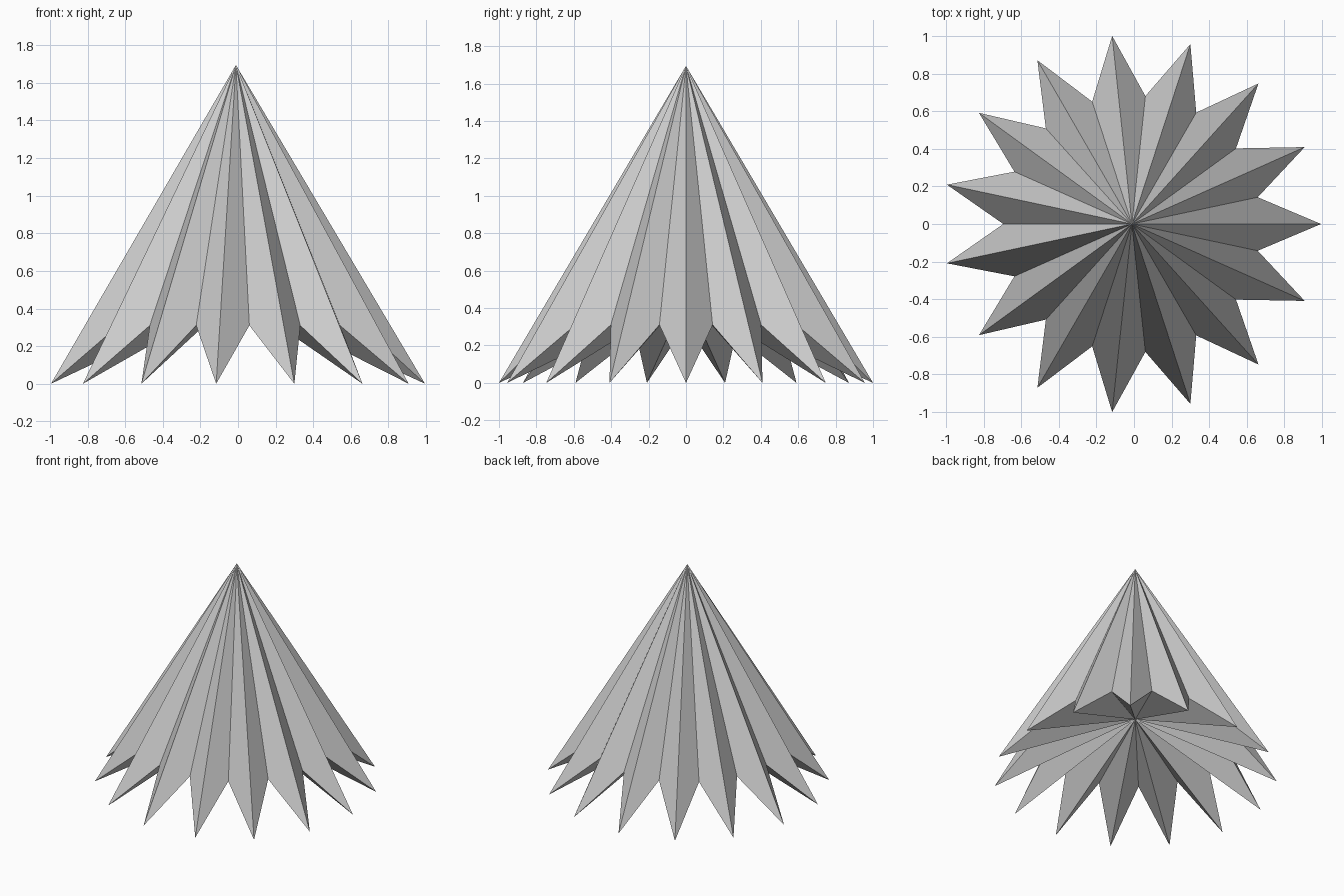
import bpy, bmesh, math

if "Cube" in bpy.data.objects:
    bpy.data.objects.remove(bpy.data.objects["Cube"])

POINTS = 15
TIP_R, NOTCH_R = 1.0055, 0.684
NOTCH_Z, APEX_Z, HOLLOW_Z = 0.31, 1.695, 0.465
CX = -0.011

grey = bpy.data.materials.new("light grey")
grey.diffuse_color = (0.6, 0.6, 0.6, 1)
grey.use_nodes = True
grey.node_tree.nodes["Principled BSDF"].inputs["Base Color"].default_value = grey.diffuse_color

bm = bmesh.new()
apex = bm.verts.new((CX, 0, APEX_Z))
hollow = bm.verts.new((CX, 0, HOLLOW_Z))

# zigzag rim: low outer tips alternating with raised inner notches
rim = []
for i in range(POINTS * 2):
    a = math.pi * i / POINTS
    r, z = (NOTCH_R, NOTCH_Z) if i % 2 else (TIP_R, 0)
    rim.append(bm.verts.new((CX + r * math.cos(a), r * math.sin(a), z)))

# pleated outside up to the apex, folded underside up to the hollow
for i, v in enumerate(rim):
    w = rim[(i + 1) % len(rim)]
    bm.faces.new((v, w, apex))
    bm.faces.new((w, v, hollow))

mesh = bpy.data.meshes.new("pleated_cone")
bm.to_mesh(mesh)
bm.free()
mesh.materials.append(grey)
bpy.context.collection.objects.link(bpy.data.objects.new("pleated_cone", mesh))
